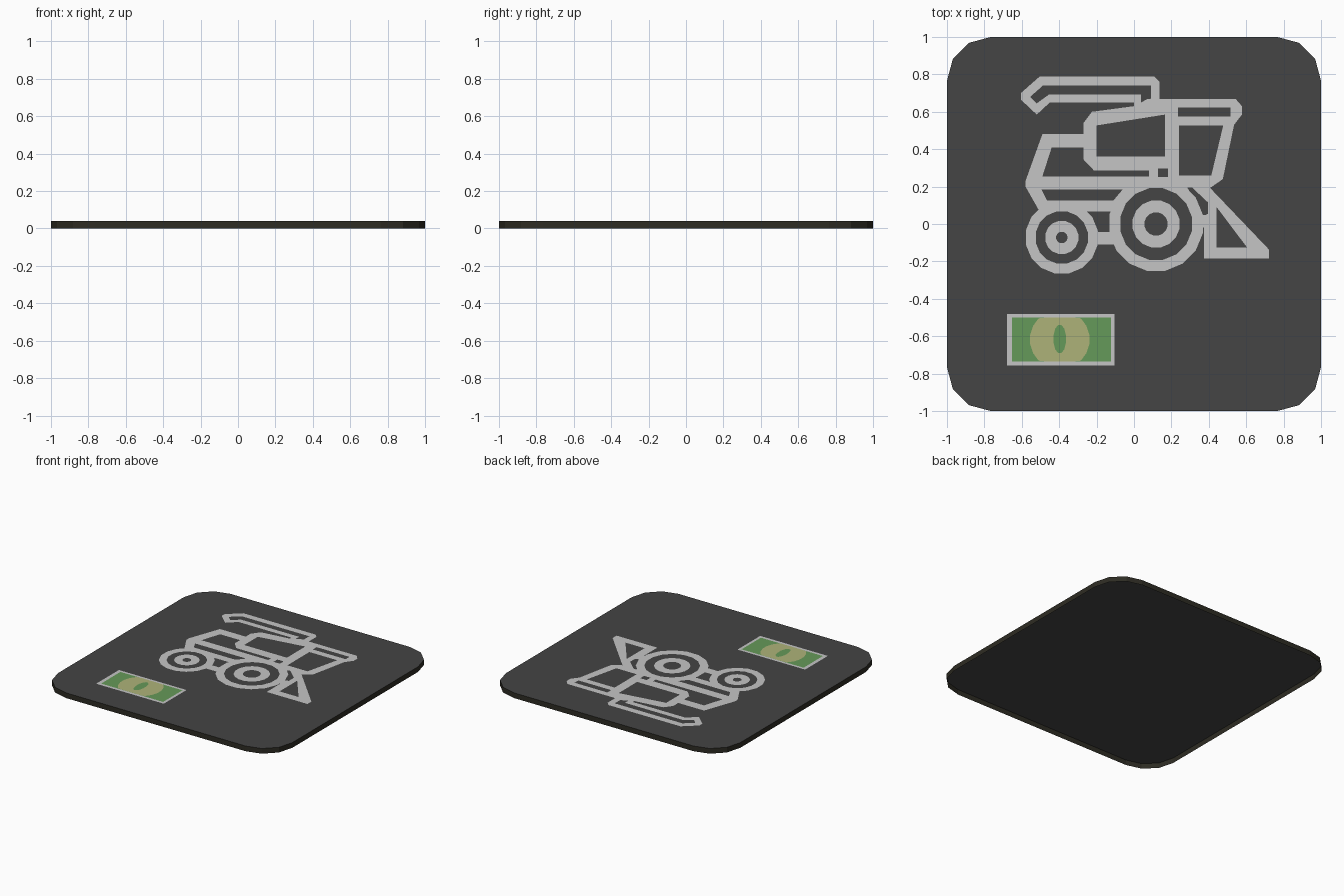
import bpy, bmesh, math

if "Cube" in bpy.data.objects:
    bpy.data.objects.remove(bpy.data.objects["Cube"])

TOP = 0.04      # height of the sign plate
STEP = 0.001    # lift between painted layers


def material(name, rgb):
    m = bpy.data.materials.new(name)
    m.diffuse_color = (*rgb, 1)
    m.use_nodes = True
    m.node_tree.nodes["Principled BSDF"].inputs["Base Color"].default_value = m.diffuse_color
    return m


CHARCOAL = material("charcoal", (0.058, 0.058, 0.058))
EDGE = material("dark_olive_edge", (0.027, 0.025, 0.017))
GREY = material("light_grey", (0.56, 0.56, 0.56))
GREEN = material("note_green", (0.13, 0.32, 0.10))
TAN = material("note_tan", (0.42, 0.45, 0.19))


def finish(bm, name, *mats):
    me = bpy.data.meshes.new(name)
    bm.to_mesh(me)
    bm.free()
    for m in mats:
        me.materials.append(m)
    ob = bpy.data.objects.new(name, me)
    bpy.context.collection.objects.link(ob)
    return ob


def ellipse(cx, cy, rx, ry=None, n=16):
    ry = ry or rx
    return [(cx + rx * math.cos(2 * math.pi * (i + .5) / n),
             cy + ry * math.sin(2 * math.pi * (i + .5) / n)) for i in range(n)]


def rect(x0, y0, x1, y1):
    return [(x0, y0), (x1, y0), (x1, y1), (x0, y1)]


def decal(name, mat, loops, layer=1):
    """Flat painted shape: first loop is the outline, the rest are holes."""
    bm = bmesh.new()
    for pts in loops:
        vs = [bm.verts.new((x, y, TOP + layer * STEP)) for x, y in pts]
        for a, b in zip(vs, vs[1:] + vs[:1]):
            bm.edges.new((a, b))
    bmesh.ops.triangle_fill(bm, use_beauty=True, use_dissolve=False,
                            edges=bm.edges[:], normal=(0, 0, 1))
    for f in bm.faces:
        f.normal_update()
        if f.normal.z < 0:
            f.normal_flip()
    return finish(bm, name, mat)


# sign plate: rounded square top with a thin skirt, open underneath
R = 0.235
bm = bmesh.new()
ring = []
for k, (sx, sy) in enumerate([(1, 1), (-1, 1), (-1, -1), (1, -1)]):
    for i in range(4):
        a = math.pi / 2 * (k + i / 3)
        ring.append((sx * (1 - R) + R * math.cos(a), sy * (1 - R) + R * math.sin(a)))
upper = [bm.verts.new((x, y, TOP)) for x, y in ring]
lower = [bm.verts.new((x, y, 0)) for x, y in ring]
bm.faces.new(upper)
for i in range(len(ring)):
    j = (i + 1) % len(ring)
    bm.faces.new((lower[i], lower[j], upper[j], upper[i])).material_index = 1
finish(bm, "sign_plate", CHARCOAL, EDGE)

# harvester body outline with window and panel openings
decal("harvester_body", GREY, [
    [(-.58, .23), (-.49, .48), (-.27, .48), (-.27, .54), (-.225, .60), (0, .63),
     (.07, .667), (.545, .667), (.577, .63), (.577, .585), (.535, .53), (.475, .24),
     (.41, .195), (.28, .195), (.25, .165), (.19, .195), (.04, .195), (-.02, .165),
     (-.115, .067), (-.505, .067), (-.58, .20)],
    [(-.20, .527), (.165, .585), (.165, .36), (-.20, .36)],        # grain tank
    rect(.235, .575, .515, .622),                                  # roof
    [(.24, .527), (.477, .527), (.413, .258), (.24, .258)],        # cab window
    [(-.44, .41), (-.27, .41), (-.27, .345), (-.215, .287), (.08, .287),
     (.08, .254), (-.49, .254)],                                   # rear hood
    rect(.128, .25, .182, .297),                                   # step
    [(-.495, .185), (-.06, .185), (-.11, .126), (-.465, .126)],    # chassis
])

# unloading pipe
decal("unloading_pipe", GREY, [
    [(-.605, .70), (-.505, .788), (.11, .788), (.137, .76), (.137, .65), (.04, .615),
     (0, .615), (0, .65), (-.45, .65), (-.52, .585), (-.605, .665)],
    [(-.555, .68), (-.487, .74), (.09, .74), (.09, .67), (.07, .667), (.037, .632),
     (.037, .692), (-.455, .692), (-.52, .645)],
])

# cutting header
decal("cutting_header", GREY, [
    [(.30, .205), (.40, .20), (.722, -.137), (.722, -.185), (.374, -.185),
     (.374, .045), (.396, .055), (.396, .115)],
    [(.442, .09), (.442, -.126), (.605, -.126)],
])
decal("header_arm", GREY, [rect(.34, -.02, .40, .047)])
decal("fender_strut", GREY, [[(.24, .19), (.285, .195), (.37, .047), (.33, .03)]])
decal("axle_bar", GREY, [rect(-.225, -.11, -.10, -.043)])

# wheels: tyre ring and hub ring
for name, x, y, radii in (("front_wheel", .118, 0, (.255, .195, .128, .063)),
                          ("rear_wheel", -.386, -.072, (.196, .142, .09, .031))):
    for part, ro, ri in (("tyre", *radii[:2]), ("hub", *radii[2:])):
        decal(f"{name}_{part}", GREY, [ellipse(x, y, ro), ellipse(x, y, ri)])

# banknote: frame, green field, tan medallion and a plain oval centre
outer = rect(-.68, -.757, -.103, -.48)
field = rect(-.653, -.735, -.124, -.50)
decal("note_frame", GREY, [outer, field])
decal("note_field", GREEN, [field])
medallion = [(x, max(-.735, min(-.50, y))) for x, y in ellipse(-.397, -.6175, .16, n=20)]
decal("note_medallion", TAN, [medallion], 2)
decal("note_centre", GREEN, [ellipse(-.397, -.615, .034, .078, 12)], 3)
